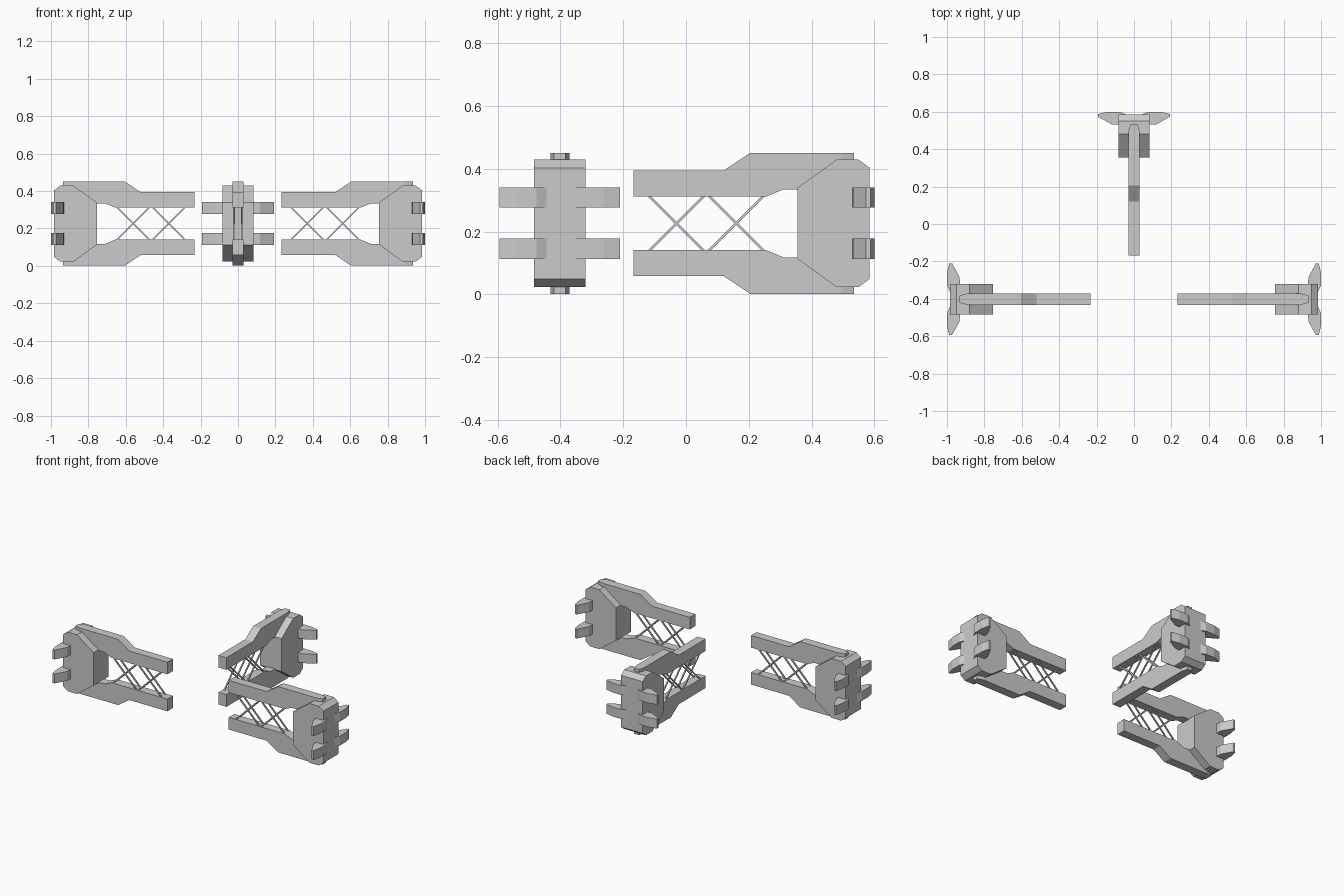
import bpy, bmesh, math
from mathutils import Matrix, Vector

if "Cube" in bpy.data.objects:
    bpy.data.objects.remove(bpy.data.objects["Cube"])

MID = 0.226  # mid height of every arm


def make_object(name, bm, place):
    bm.transform(place)
    bmesh.ops.recalc_face_normals(bm, faces=bm.faces)
    mesh = bpy.data.meshes.new(name)
    bm.to_mesh(mesh)
    bm.free()
    obj = bpy.data.objects.new(name, mesh)
    bpy.context.collection.objects.link(obj)
    return obj


def prism(bm, pts, direction):
    """Closed prism: 3D outline pushed along a direction."""
    a = [bm.verts.new(p) for p in pts]
    b = [bm.verts.new(Vector(p) + Vector(direction)) for p in pts]
    bm.faces.new(a)
    bm.faces.new(b[::-1])
    for i in range(len(a)):
        j = (i + 1) % len(a)
        bm.faces.new((a[i], b[i], b[j], a[j]))


def beam(side):
    """Stations: length, inner height, outer height, half width."""
    stations = [(-.168, .085, .168, .03), (.12, .085, .168, .03), (.205, .085, .225, .03),
                (.255, .085, .225, .03), (.31, .108, .225, .03), (.495, .108, .225, .03),
                (.535, .108, .225, .018)]
    bm = bmesh.new()
    rings = []
    for u, lo, hi, w in stations:
        rings.append([bm.verts.new((x, u, MID + side * z))
                      for x, z in ((-w, lo), (w, lo), (w, hi), (-w, hi))])
    for r, s in zip(rings, rings[1:]):
        for i in range(4):
            j = (i + 1) % 4
            bm.faces.new((r[i], r[j], s[j], s[i]))
    bm.faces.new(rings[0])
    bm.faces.new(rings[-1])
    bmesh.ops.dissolve_limit(bm, angle_limit=0.01, verts=bm.verts, edges=bm.edges)
    return bm


def braces():
    """Two crossed rods per bay, on both sides of the arm."""
    bm = bmesh.new()
    h, t = 0.093, 0.008
    for centre in (-.03, .16):
        for x in (-.021, .021):
            for s in (-1, 1):
                m = (Matrix.Translation((x, centre, MID))
                     @ Matrix.Rotation(s * math.pi / 4, 4, 'X')
                     @ Matrix.Diagonal((t, t, 2 * h * math.sqrt(2), 1)))
                bmesh.ops.create_cube(bm, size=1, matrix=m)
    return bm


def block():
    """Chamfered end block."""
    half = [(.355, .113), (.48, .203), (.55, .203), (.585, .177)]
    outline = half + [(u, -z) for u, z in reversed(half)]
    bm = bmesh.new()
    prism(bm, [(-.082, u, MID + z) for u, z in outline], (.164, 0, 0))
    return bm


def clamps():
    """Four tapered lugs wrapping the outer corners of the block."""
    outline = [(.04, .53), (.04, .584), (.075, .6), (.14, .6),
               (.192, .588), (.192, .573), (.118, .532)]
    bm = bmesh.new()
    for s in (-1, 1):
        for z in (.113, .277):
            prism(bm, [(s * v, u, z) for v, u in outline], (0, 0, .064))
    return bm


# Three arms: back, right, left
arms = {
    "back": Matrix.Identity(4),
    "right": Matrix.Translation((.4, -.402, 0)) @ Matrix.Rotation(-math.pi / 2, 4, 'Z'),
    "left": Matrix.Translation((-.4, -.402, 0)) @ Matrix.Rotation(math.pi / 2, 4, 'Z'),
}
for label, place in arms.items():
    make_object(label + "_upper_beam", beam(1), place)
    make_object(label + "_lower_beam", beam(-1), place)
    make_object(label + "_cross_braces", braces(), place)
    make_object(label + "_end_block", block(), place)
    make_object(label + "_clamp_lugs", clamps(), place)
